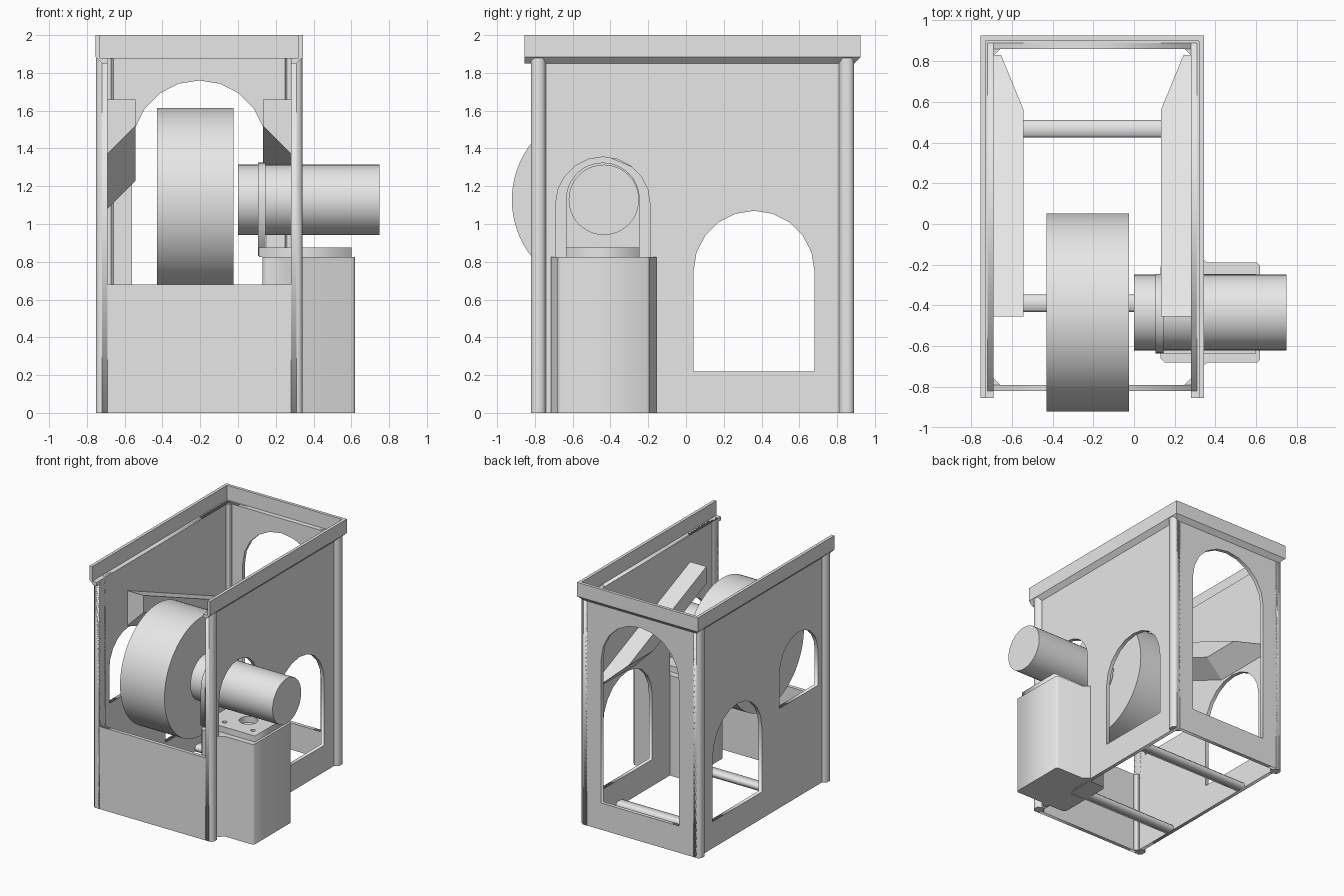
import bpy, bmesh, math
from mathutils import Matrix

cube = bpy.data.objects.get("Cube")
if cube:
    bpy.data.objects.remove(cube, do_unlink=True)

grey = bpy.data.materials.new("plain_grey")
grey.use_nodes = True
grey.diffuse_color = (0.8, 0.8, 0.8, 1)
grey.node_tree.nodes["Principled BSDF"].inputs["Base Color"].default_value = (0.8, 0.8, 0.8, 1)

# Profile plane for each extrusion axis: x -> (y, z), y -> (x, z), z -> (x, y)
PLANES = {
    "x": Matrix(((0, 0, 1), (1, 0, 0), (0, 1, 0))),
    "y": Matrix(((1, 0, 0), (0, 0, -1), (0, 1, 0))),
    "z": Matrix.Identity(3),
}


def finish(name, bm, smooth=False):
    bmesh.ops.remove_doubles(bm, verts=bm.verts, dist=0.0001)
    bmesh.ops.recalc_face_normals(bm, faces=bm.faces)
    mesh = bpy.data.meshes.new(name)
    bm.to_mesh(mesh)
    bm.free()
    mesh.materials.append(grey)
    obj = bpy.data.objects.new(name, mesh)
    bpy.context.collection.objects.link(obj)
    if smooth:
        bpy.ops.object.select_all(action="DESELECT")
        obj.select_set(True)
        bpy.context.view_layer.objects.active = obj
        bpy.ops.object.shade_smooth_by_angle(angle=math.radians(30))
    return obj


def extrude(name, axis, a, b, outline, holes=(), smooth=False):
    """Extrude a filled outline, with openings, from a to b along an axis."""
    curve = bpy.data.curves.new(name, "CURVE")
    curve.dimensions = "2D"
    curve.fill_mode = "BOTH"
    curve.extrude = abs(b - a) / 2
    for loop in (outline, *holes):
        spline = curve.splines.new("POLY")
        spline.points.add(len(loop) - 1)
        for point, (u, v) in zip(spline.points, loop):
            point.co = (u, v, 0, 1)
        spline.use_cyclic_u = True
    temp = bpy.data.objects.new(name, curve)
    bpy.context.collection.objects.link(temp)
    graph = bpy.context.evaluated_depsgraph_get()
    flat = bpy.data.meshes.new_from_object(temp.evaluated_get(graph))
    bm = bmesh.new()
    bm.from_mesh(flat)
    bpy.data.objects.remove(temp, do_unlink=True)
    bpy.data.curves.remove(curve)
    bpy.data.meshes.remove(flat)
    turn = PLANES[axis].to_4x4()
    shift = Matrix.Identity(4)
    shift["xyz".index(axis)][3] = (a + b) / 2
    bm.transform(shift @ turn)
    return finish(name, bm, smooth)


def rect(u0, u1, v0, v1):
    return [(u0, v0), (u1, v0), (u1, v1), (u0, v1)]


def arch(u0, u1, v0, top, steps=10):
    c, r = (u0 + u1) / 2, (u1 - u0) / 2
    arc = [(c + r * math.cos(math.pi * i / steps), top - r + r * math.sin(math.pi * i / steps))
           for i in range(steps + 1)]
    return [(u0, v0), (u1, v0)] + arc


def circle(u, v, r, n):
    return [(u + r * math.cos(2 * math.pi * i / n), v + r * math.sin(2 * math.pi * i / n))
            for i in range(n)]


def loft(name, rings):
    """Join equal rings of points into a closed solid."""
    bm = bmesh.new()
    rows = [[bm.verts.new(p) for p in ring] for ring in rings]
    n = len(rows[0])
    for r0, r1 in zip(rows, rows[1:]):
        for i in range(n):
            j = (i + 1) % n
            bm.faces.new((r0[i], r0[j], r1[j], r1[i]))
    bm.faces.new(rows[0])
    bm.faces.new(rows[-1])
    return finish(name, bm)


MID = -0.205            # centre plane of the housing
HALF = 0.485            # from the centre plane to a wall's inner face
WALL = 0.03
BACK, FRONT = 0.86, -0.79
AXLE_Y, AXLE_Z = -0.435, 1.128

# Walls
openings = [arch(0.04, 0.68, 0.22, 1.07), arch(-0.69, -0.19, 0.82, 1.355)]
for side, s in (("left", 1), ("right", -1)):
    inner = MID + s * HALF
    extrude(side + "_wall", "x", inner, inner + s * WALL,
            rect(FRONT - WALL, BACK + WALL, 0, 1.88), openings)
extrude("back_wall", "y", BACK, BACK + WALL, rect(MID - HALF, MID + HALF, 0, 1.88),
        [arch(-0.56, 0.15, 0.22, 1.76)])
extrude("front_wall", "y", FRONT - WALL, FRONT, rect(MID - HALF, MID + HALF, 0, 0.68))

for side, s in (("left", 1), ("right", -1)):
    def off(d):
        return MID + s * (HALF + d)

    # Corner posts and inner corner fillets
    for end, y, d, top in (("front", FRONT - WALL, 1, 0.68), ("back", BACK + WALL, -1, 1.88)):
        extrude(f"{end}_{side}_post", "z", 0, 1.88,
                [(off(0), y), (off(0.045), y), (off(0.062), y + d * 0.02),
                 (off(0.062), y + d * 0.06), (off(0.03), y + d * 0.08), (off(0), y + d * 0.08)])
        face = y + d * WALL
        extrude(f"{end}_{side}_fillet", "z", 0, top,
                [(off(0), face), (off(-0.032), face), (off(0), face + d * 0.032)])

    # Sloping rail: slanted top, angled underside that levels out at the back
    rings = []
    for y, width, top, under in ((-0.455, 0.148, 1.66, 1.52), (0.235, 0.148, 1.37, 1.23),
                                 (0.56, 0.148, 1.232, 1.23), (0.83, 0.037, 1.121, 1.119)):
        rings.append([(off(0), y, top), (off(-width), y, top),
                      (off(-width), y, under), (off(0), y, under - width)])
    loft(side + "_sloping_rail", rings)

# Rim around three sides, stepped inside and chamfered underneath
profile = [(0, 1.85), (0.03, 1.85), (0.065, 1.885), (0.065, 2), (0.04, 2), (0.04, 1.88), (0, 1.88)]
rings = []
for s, y, grow in ((-1, -0.855, 0), (-1, BACK, 1), (1, BACK, 1), (1, -0.855, 0)):
    rings.append([(MID + s * (HALF + d), y + grow * d, z) for d, z in profile])
loft("top_rim", rings)

# Floor cross bars
for name, y in (("front", -0.39), ("back", 0.467)):
    extrude(name + "_floor_bar", "x", MID - HALF, MID + HALF,
            [(y - 0.043, 0), (y + 0.043, 0), (y + 0.043, 0.03),
             (y + 0.03, 0.045), (y - 0.03, 0.045), (y - 0.043, 0.03)])

# Motor pedestal passing through the left wall
half = [(0.13, 0.225), (0.15, 0.245), (0.285, 0.245), (0.285, 0.28),
        (0.32, 0.28), (0.36, 0.245), (0.605, 0.245), (0.62, 0.23)]
extrude("motor_pedestal", "z", 0, 0.825,
        [(x, AXLE_Y - d) for x, d in half] + [(x, AXLE_Y + d) for x, d in reversed(half)])

# Angle bracket with bolt holes
bolts = [circle(x, AXLE_Y + d, 0.018, 12) for x in (0.27, 0.53) for d in (-0.125, 0.125)]
extrude("bracket_base", "z", 0.825, 0.875, rect(0.11, 0.6, -0.635, -0.245),
        [circle(0.4, AXLE_Y, 0.07, 24)] + bolts)
extrude("bracket_upright", "x", 0.105, 0.145, arch(-0.635, -0.245, 0.83, 1.325, 24))

# Motor and wheel
extrude("motor", "x", 0, 0.75, circle(AXLE_Y, AXLE_Z, 0.186, 48), smooth=True)
extrude("wheel", "x", -0.43, -0.025, circle(AXLE_Y, AXLE_Z, 0.487, 72), smooth=True)
